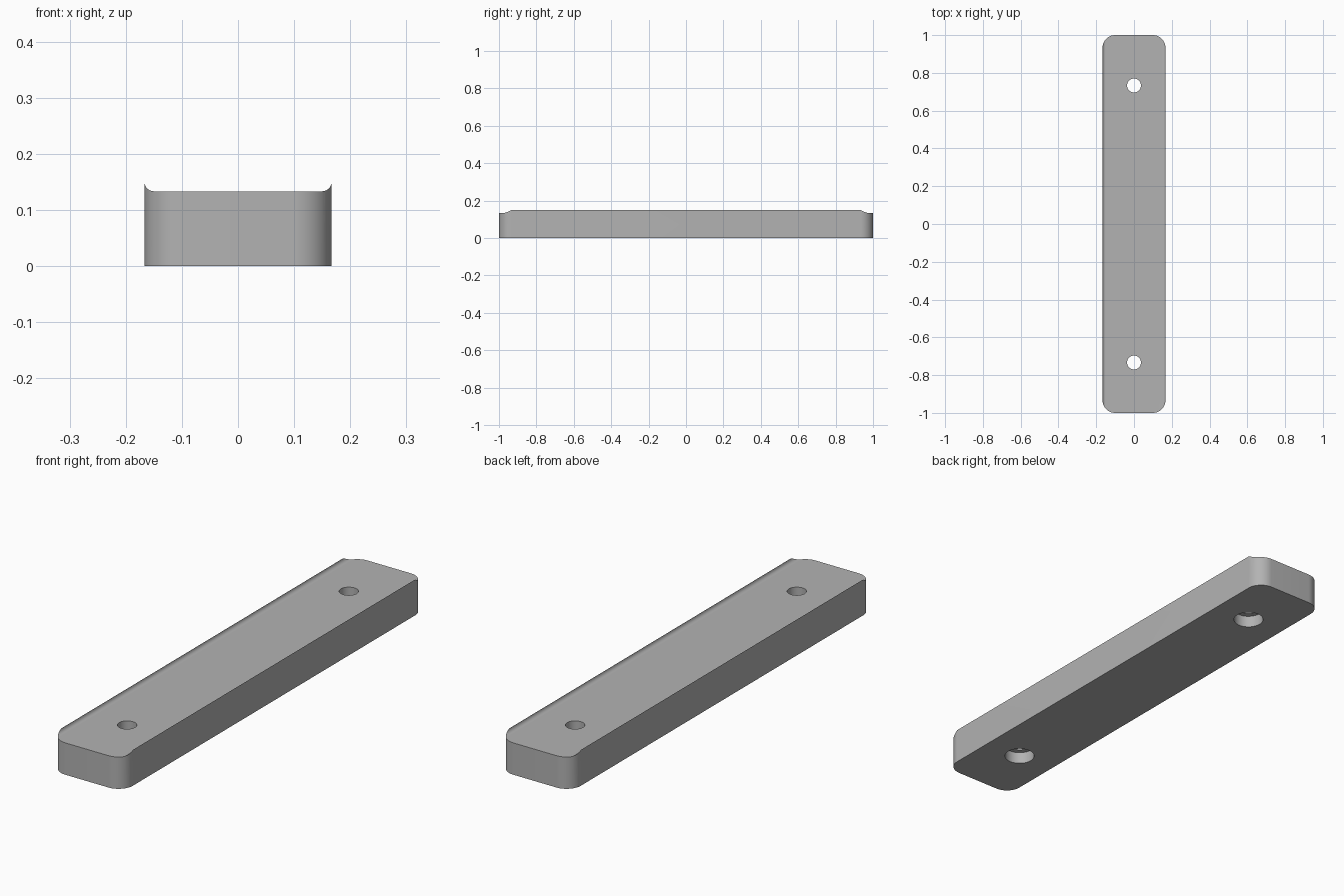
import bpy, bmesh, math

if "Cube" in bpy.data.objects:
    bpy.data.objects.remove(bpy.data.objects["Cube"])

HALF_W, HALF_L = 1 / 6, 1.0
DECK, LIP = 0.1333, 0.0167        # deck height, lip fillet radius
CORNER = 0.0667                   # plan corner radius
HOLE_Y = 0.7333


def arc(cx, cy, r, a0, a1, n):
    return [(cx + r * math.cos(math.radians(a0 + (a1 - a0) * i / n)),
             cy + r * math.sin(math.radians(a0 + (a1 - a0) * i / n))) for i in range(n + 1)]


def prism(name, points, offset):
    """Extrude a closed loop of 3D points along an offset."""
    bm = bmesh.new()
    face = bm.faces.new([bm.verts.new(p) for p in points])
    ext = bmesh.ops.extrude_face_region(bm, geom=[face])
    bmesh.ops.translate(bm, vec=offset, verts=[g for g in ext["geom"] if isinstance(g, bmesh.types.BMVert)])
    bmesh.ops.recalc_face_normals(bm, faces=bm.faces)
    mesh = bpy.data.meshes.new(name)
    bm.to_mesh(mesh)
    bm.free()
    obj = bpy.data.objects.new(name, mesh)
    bpy.context.collection.objects.link(obj)
    return obj


def boolean(target, cutter, operation):
    mod = target.modifiers.new("cut", 'BOOLEAN')
    mod.operation, mod.solver, mod.object = operation, 'EXACT', cutter
    bpy.context.view_layer.objects.active = target
    bpy.ops.object.modifier_apply(modifier=mod.name)
    bpy.data.objects.remove(cutter)


# Bar: rounded rectangle in plan
plan = []
for sx, sy, a in ((1, 1, 0), (-1, 1, 90), (-1, -1, 180), (1, -1, 270)):
    plan += arc(sx * (HALF_W - CORNER), sy * (HALF_L - CORNER), CORNER, a, a + 90, 16)
bar = prism("mounting_bar", [(x, y, 0) for x, y in plan], (0, 0, DECK + LIP))

# Trough along the top that leaves a thin filleted lip on each long side
inner = HALF_W - LIP
section = arc(-inner, DECK + LIP, LIP, 180, 270, 10) + arc(inner, DECK + LIP, LIP, 270, 360, 10)
section += [(HALF_W, 0.3), (-HALF_W, 0.3)]
boolean(bar, prism("trough_cutter", [(x, -1.2, z) for x, z in section], (0, 2.4, 0)), 'DIFFERENCE')

# Screw holes with counterbores underneath
for y in (-HOLE_Y, HOLE_Y):
    for radius, top in ((0.0367, 0.3), (0.06, 0.05)):
        ring = arc(0, y, radius, 0, 360, 48)[:-1]
        boolean(bar, prism("hole_cutter", [(px, py, -0.1) for px, py in ring], (0, 0, top + 0.1)), 'DIFFERENCE')

grey = bpy.data.materials.new("plain grey")
grey.diffuse_color = (0.45, 0.45, 0.45, 1)
grey.use_nodes = True
grey.node_tree.nodes["Principled BSDF"].inputs["Base Color"].default_value = grey.diffuse_color
bar.data.materials.clear()
bar.data.materials.append(grey)

bpy.ops.object.select_all(action='DESELECT')
bar.select_set(True)
bpy.context.view_layer.objects.active = bar
bpy.ops.object.shade_smooth_by_angle(angle=math.radians(30))
